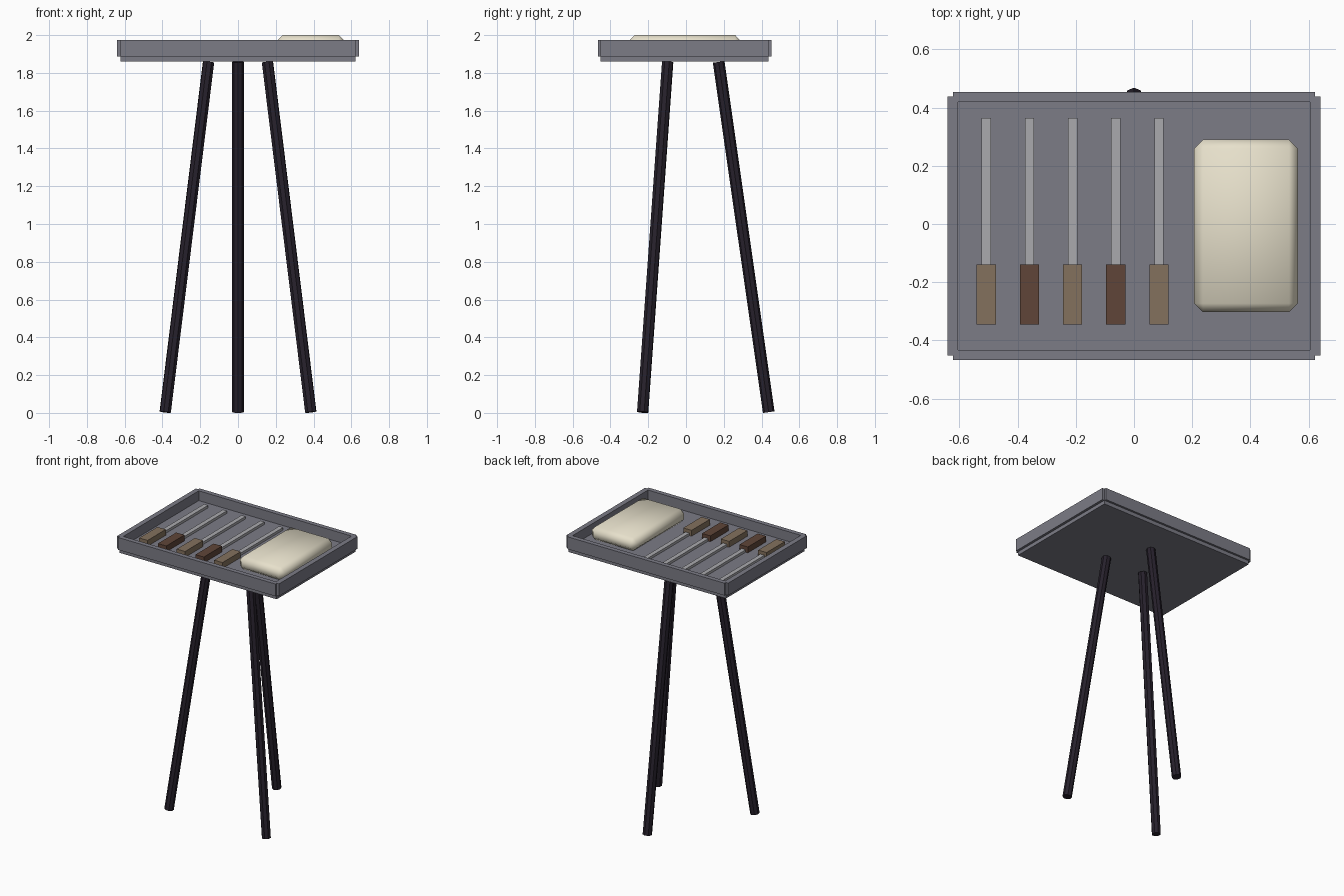
import bpy, math
from mathutils import Vector, Matrix

if "Cube" in bpy.data.objects:
    bpy.data.objects.remove(bpy.data.objects["Cube"])


def material(name, rgb):
    m = bpy.data.materials.new(name)
    m.diffuse_color = (*rgb, 1)
    m.use_nodes = True
    m.node_tree.nodes["Principled BSDF"].inputs["Base Color"].default_value = m.diffuse_color
    return m


STEEL = material("tray_grey", (0.20, 0.20, 0.24))
BLADE = material("blade_silver", (0.40, 0.40, 0.42))
LIGHT_WOOD = material("light_wood", (0.23, 0.165, 0.11))
DARK_WOOD = material("dark_wood", (0.115, 0.06, 0.04))
CLOTH = material("cream_cloth", (0.80, 0.75, 0.60))
BLACK = material("leg_black", (0.02, 0.015, 0.025))


def box(name, lo, hi, mat):
    lo, hi = Vector(lo), Vector(hi)
    bpy.ops.mesh.primitive_cube_add(size=1, location=(lo + hi) / 2)
    o = bpy.context.object
    o.name = name
    o.data.transform(Matrix.Diagonal((*(hi - lo), 1)))
    o.data.materials.append(mat)
    return o


def rod(name, a, b, radius, mat):
    a, b = Vector(a), Vector(b)
    bpy.ops.mesh.primitive_cylinder_add(vertices=8, radius=radius,
                                        depth=(b - a).length, location=(a + b) / 2)
    o = bpy.context.object
    o.name = name
    o.rotation_euler = (b - a).to_track_quat('Z', 'Y').to_euler()
    o.data.materials.append(mat)
    return o


CY = -0.007      # tray centre in y
FLOOR = 1.905    # top of the tray floor
RIM0, RIM1 = 1.887, 1.975

# Tray floor and four rims
box("tray_floor", (-0.623, CY - 0.445, 1.86), (0.623, CY + 0.445, FLOOR), STEEL)
for side, s in (("left", -1), ("right", 1)):
    x = sorted((s * 0.605, s * 0.641))
    box(side + "_rim", (x[0], CY - 0.445, RIM0), (x[1], CY + 0.445, RIM1), STEEL)
for side, s in (("front", -1), ("back", 1)):
    y = sorted((CY + s * 0.427, CY + s * 0.46))
    box(side + "_rim", (-0.623, y[0], RIM0), (0.623, y[1], RIM1), STEEL)

# Row of five tools with alternating handles
for i in range(5):
    x = -0.508 + i * 0.1485
    wood = DARK_WOOD if i % 2 else LIGHT_WOOD
    box(f"tool_blade_{i + 1}", (x - 0.016, -0.145, FLOOR - 0.002),
        (x + 0.016, 0.365, FLOOR + 0.018), BLADE)
    box(f"tool_handle_{i + 1}", (x - 0.033, -0.345, FLOOR - 0.002),
        (x + 0.033, -0.139, FLOOR + 0.042), wood)

# Folded cloth with chamfered, softly shaded edges
cloth = box("folded_cloth", (0.207, -0.303, FLOOR - 0.002), (0.563, 0.29, 2.0), CLOTH)
bev = cloth.modifiers.new("soft_edges", 'BEVEL')
bev.width = 0.03
bev.segments = 1
cloth.data.polygons.foreach_set("use_smooth", [True] * 6)

# Three splayed legs
for name, deg in (("back_leg", 90), ("left_leg", 210), ("right_leg", 330)):
    c, s = math.cos(math.radians(deg)), math.sin(math.radians(deg))
    rod(name, (0.445 * c, CY + 0.445 * s, 0.004),
        (0.18 * c, CY + 0.18 * s, 1.858), 0.031, BLACK)
